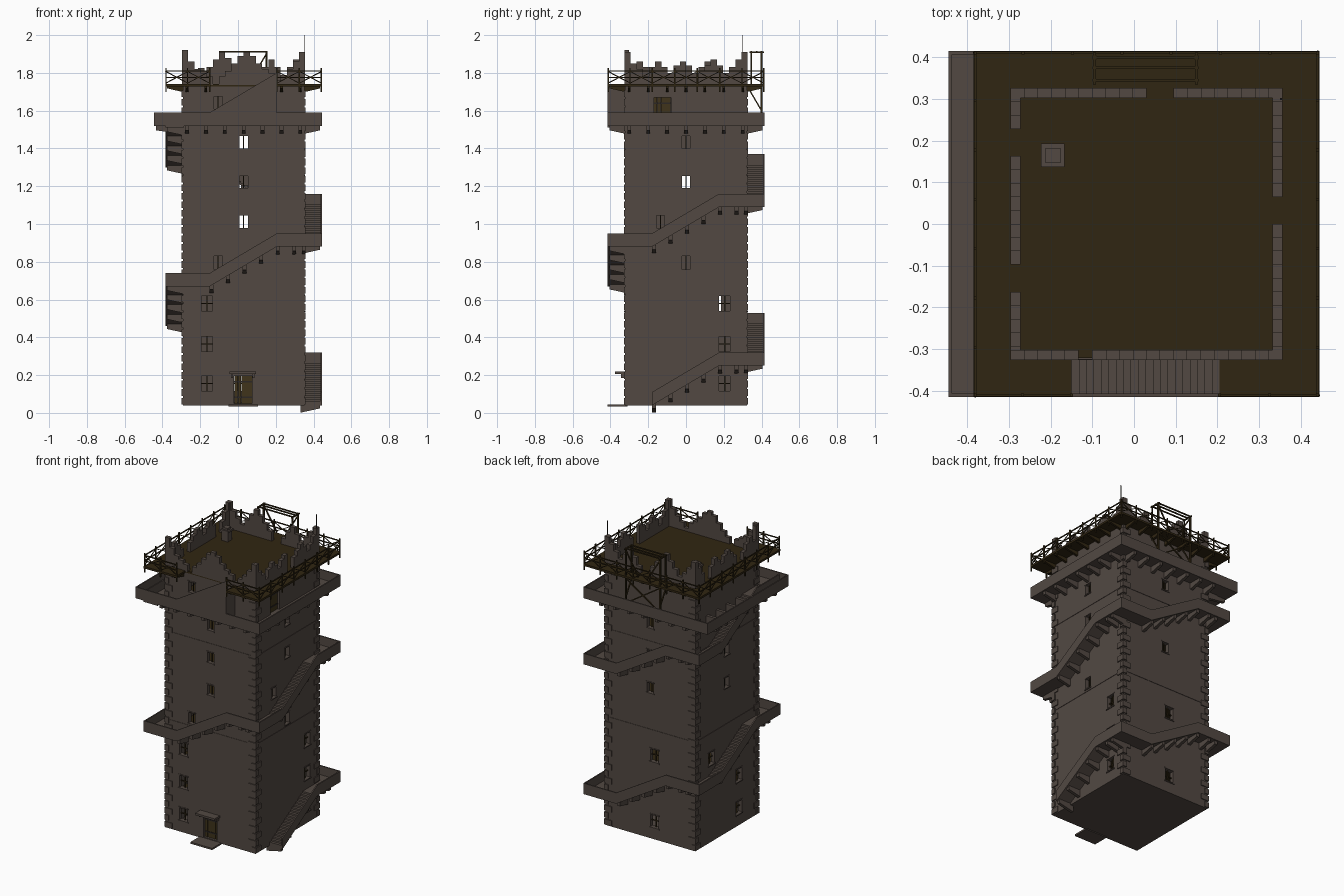
import bpy, bmesh, math
from mathutils import Vector, Matrix

if "Cube" in bpy.data.objects:
    bpy.data.objects.remove(bpy.data.objects["Cube"])

CX = 0.03            # tower axis
WALL, OUT = 0.322, 0.415   # half widths of wall and stair edge
U0, U1 = -0.18, 0.175      # start and end of each sloping flight


def mat(name, c):
    m = bpy.data.materials.new(name)
    m.diffuse_color = (*c, 1)
    m.use_nodes = True
    m.node_tree.nodes["Principled BSDF"].inputs["Base Color"].default_value = m.diffuse_color
    return m


STONE = mat("grey_brown_stone", (0.085, 0.066, 0.055))
WOOD = mat("dark_timber", (0.030, 0.019, 0.006))
DOOR = mat("door_timber", (0.050, 0.034, 0.011))
IRON = mat("dark_iron", (0.025, 0.020, 0.018))
parts = {}


def part(name, m):
    if name not in parts:
        parts[name] = (bmesh.new(), m)
    return parts[name][0]


def P(k, u, d, z):
    """u along side, d outwards; k = 0 front, 1 right, 2 back, 3 left"""
    x, y = u, -d
    for _ in range(k):
        x, y = -y, x
    return Vector((CX + x, y, z))


def prism(bm, a, b):
    va, vb = [bm.verts.new(p) for p in a], [bm.verts.new(p) for p in b]
    n = len(a)
    bm.faces.new(va)
    bm.faces.new(vb[::-1])
    for i in range(n):
        bm.faces.new((va[i], vb[i], vb[(i + 1) % n], va[(i + 1) % n]))


def uz(bm, k, pts, d0, d1):      # outline along the wall, extruded outwards
    prism(bm, [P(k, u, d0, z) for u, z in pts], [P(k, u, d1, z) for u, z in pts])


def dz(bm, k, pts, u0, u1):      # outline across the wall, extruded along it
    prism(bm, [P(k, u0, d, z) for d, z in pts], [P(k, u1, d, z) for d, z in pts])


def box(bm, k, u0, u1, d0, d1, z0, z1):
    uz(bm, k, [(u0, z0), (u1, z0), (u1, z1), (u0, z1)], d0, d1)


def beam(bm, a, b, t):
    v = b - a
    M = Matrix.Translation((a + b) / 2) @ v.to_track_quat('Z', 'Y').to_matrix().to_4x4()
    bmesh.ops.create_cube(bm, size=1, matrix=M @ Matrix.Diagonal((t, t, v.length, 1)))


def corbel(bm, k, u, z, d0=0.30, d1=0.405, w=0.02):
    dz(bm, k, [(d0, z + .004), (d1, z + .004), (d1, z - .022), (d0, z - .045)], u - w / 2, u + w / 2)


# Windows: side, u, bottom, top, width
wins = [(0, 0, .98, 1.045, .045), (0, 0, 1.19, 1.255, .045), (0, 0, 1.40, 1.465, .045),
        (0, -.135, .76, .83, .045), (0, -.135, 1.61, 1.675, .045),
        (1, 0, .76, .83, .045), (1, 0, 1.19, 1.255, .045), (1, 0, 1.40, 1.465, .045),
        (1, -.135, .98, 1.045, .045), (2, 0, .98, 1.045, .045), (2, 0, 1.19, 1.255, .045),
        (2, 0, 1.40, 1.465, .045), (2, .03, .54, .62, .06), (2, .03, .115, .195, .06),
        (3, 0, .98, 1.045, .045), (3, 0, 1.19, 1.255, .045), (3, -.155, .54, .62, .06)]
wins += [(k, u, z, z + .08, .058) for k, u, zs in
         [(0, -.195, (.115, .325, .54)), (1, .205, (.115, .325, .54)), (3, .125, (.115, .325))] for z in zs]
doors = [(0, -.05, .045, .05, .195), (1, -.17, -.08, 1.53, 1.67)]

box(part("tower_wall", STONE), 0, -WALL, WALL, -WALL, WALL, .04, 1.727)
box(part("cut_inside", STONE), 0, -.295, .295, -.295, .295, .055, 1.715)
cut = part("cut_openings", STONE)
for k, u, z0, z1, w in wins:
    box(cut, k, u - w / 2, u + w / 2, .28, .34, z0, z1)
    # mullions, transoms and sills
    b = part("window_bars", WOOD)
    box(b, k, u - .003, u + .003, .302, .308, z0, z1)
    if w > .05:
        box(b, k, u - w / 2, u + w / 2, .302, .308, z0 + .037, z0 + .043)
    s = part("window_sills", STONE)
    box(s, k, u - w / 2 - .006, u + w / 2 + .006, .315, .327, z0 - .007, z0)
    box(s, k, u - w / 2 - .006, u + w / 2 + .006, .315, .325, z1, z1 + .007)
for k, a, b, z0, z1 in doors:
    box(cut, k, a, b, .28, .34, z0, z1)
    n = 5
    for i in range(n):
        w = (b - a) / n
        box(part("doors", DOOR), k, a + i * w + .0008, a + (i + 1) * w - .0008, .300, .308, z0, z1)
    for z in (z0 + .03, z1 - .035):
        box(part("door_straps", IRON), k, a, b, .307, .311, z, z + .008)

# Door canopy and threshold
box(part("door_canopy", STONE), 0, -.075, .065, .31, .375, .205, .218)
for u in (-.062, .052):
    box(part("door_canopy", STONE), 0, u - .006, u + .006, .31, .345, .185, .205)
box(part("door_step", STONE), 0, -.08, .075, .31, OUT, .034, .045)

# Inner floors
for i in range(7):
    box(part("inner_floors", WOOD), 0, -.296, .296, -.296, .296, .25 + .21 * i, .262 + .21 * i)

# Thin string courses and corner quoins
for k in range(4):
    for z in (.74, 1.31):
        box(part("string_courses", STONE), k, -WALL, WALL, .315, .3245, z, z + .006)
    for i in range(37):
        z = .045 + i * .0452
        a, b = (.055, .03) if i % 2 else (.03, .055)
        box(part("corner_quoins", STONE), k, .328 - a, .328, .328 - b, .328, z, z + .035)


def flight(i, k, top=False):
    """One stair flight with landings, parapet and corbels"""
    s, r, n = .04 + .21 * i, .21, 20
    if top:
        s = 1.52
    e = s + r
    ends = OUT if not top else U1
    begin = -WALL if i and not top else U0
    steps = []
    for j in range(n):
        a, b = U0 + (U1 - U0) * j / n, U0 + (U1 - U0) * (j + 1) / n
        z = s + .012 + r * (j + 1) / n
        steps += [(a, z), (b, z)]
    low = [(ends, s)] if top else [(ends, e), (U1, e)]
    pts = [(U0, s)] + ([(begin, s), (begin, s + .012), (U0, s + .012)] if begin < U0 else []) + steps
    if not top:
        pts.append((ends, e + .012))
    uz(part("stair_flights", STONE), k, pts + low, .315, OUT - .004)
    h = .07
    pb = -OUT if begin < U0 else U0 - .001
    pts = [(U0, s), (U1, e), (ends, e), (ends, e + h), (U1, e + h), (U0, s + h)]
    if top:
        pts = [(U0, s), (U1, s), (U1, e + h), (U0, s + h)]
    elif begin < U0:
        pts = [(pb, s)] + pts + [(pb, s + h)]
    uz(part("stair_parapets", STONE), k, pts, OUT - .008, OUT)
    if not top:
        for j in range(6):
            u = -.17 + .0875 * j
            corbel(part("stair_corbels", STONE), k, u, s + r * min(1, max(0, (u - U0) / (U1 - U0))))
        corbel(part("stair_corbels", STONE), k, .318, e)


for i in range(7):
    flight(i, (i + 1) % 4)
flight(7, 0, True)

# Upper gallery, wider on the left
g = part("gallery", STONE)
for k, a, b, d0, d1 in [(0, -.475, OUT, .315, OUT), (1, -OUT, OUT, .315, OUT),
                        (2, -OUT, .475, .315, OUT), (3, -OUT, OUT, .407, .475)]:
    box(g, k, a, b, d0, d1 - .002, 1.518, 1.530)
    box(g, k, a, b, d1 - .008, d1, 1.518, 1.59)
    for j in range(7):
        corbel(part("gallery_corbels", STONE), k, -.3 + j * .1, 1.518, .30, d1 - .01)

# Timber deck with stair notch, brackets and braced railing
dk = part("timber_deck", WOOD)
box(dk, 0, -OUT, OUT, -OUT, .322, 1.727, 1.74)
box(dk, 0, -OUT, U0, .322, OUT, 1.727, 1.74)
box(dk, 0, U1, OUT, .322, OUT, 1.727, 1.74)
rl = part("deck_railing", WOOD)
for k in range(4):
    for j in range(7):
        u = -.3 + j * .1
        if k or not U0 - .01 < u < U1 + .01:
            dz(part("deck_brackets", WOOD), k, [(.315, 1.729), (.405, 1.729), (.405, 1.718), (.315, 1.697)],
               u - .007, u + .007)
    for a, b, n in ([(-OUT, U0, 2), (U1, OUT, 2)] if k == 0 else [(-OUT, OUT, 7)]):
        D, w = OUT - .004, (b - a) / n
        for z in (1.775, 1.81):
            beam(rl, P(k, a, D, z), P(k, b, D, z), .006)
        for j in range(n + 1):
            u = min(max(a + j * w, -OUT + .004), OUT - .004)
            beam(rl, P(k, u, D, 1.70), P(k, u, D, 1.825), .007)
            if j < n:
                beam(rl, P(k, u, D, 1.745), P(k, u + w, D, 1.808), .004)
                beam(rl, P(k, u, D, 1.808), P(k, u + w, D, 1.745), .004)

# Ruined stepped battlements: heights above the deck in hundredths
ruins = ["18 12 8 6 4 0 4 7 11 15 17 15 11 8 6 2 5 8 12 17",
         "17 11 8 4 9 12 9 6 10 12 0 0 7 10 13 10 6 9 13 17",
         "17 13 9 5 9 13 9 4 0 0 6 10 14 17 13 9 5 8 12 17",
         "17 12 7 0 0 8 12 9 6 10 12 9 6 0 0 5 9 12 8 17"]
for k, row in enumerate(ruins):
    for j, h in enumerate(row.split()):
        if h != "0":
            u = -.326 + j * .0326
            box(part("ruined_battlements", STONE), k, u, u + .0326, .302, .326, 1.735, 1.74 + int(h) / 100)

# Chimney
c = part("chimney", STONE)
for hw, z0, z1 in [(.022, 1.735, 1.80), (.028, 1.80, 1.812), (.018, 1.812, 1.825)]:
    box(c, 0, -.225 - hw, -.225 + hw, -.165 - hw, -.165 + hw, z0, z1)

# Timber hoist on the back
hs = part("hoist_frame", WOOD)
V = Vector
for x in (-.095, .15):
    beam(hs, V((x, .40, 1.53)), V((x, .40, 1.915)), .010)
    beam(hs, V((x, .345, 1.74)), V((x, .345, 1.915)), .008)
    beam(hs, V((x, .335, 1.91)), V((x, .412, 1.91)), .008)
    beam(hs, V((x, .40, 1.60)), V((x, .33, 1.72)), .007)
for y in (.345, .375, .40):
    beam(hs, V((-.10, y, 1.912)), V((.155, y, 1.912)), .007)
beam(hs, V((-.095, .40, 1.90)), V((.0, .40, 1.75)), .007)
beam(hs, V((.15, .40, 1.90)), V((.06, .40, 1.75)), .007)
beam(hs, V((-.095, .40, 1.56)), V((.15, .40, 1.72)), .007)
beam(hs, V((.15, .40, 1.56)), V((-.095, .40, 1.72)), .007)

# Mast on the back right corner
beam(part("mast", IRON), V((.353, .30, 1.74)), V((.353, .30, 2.0)), .004)

# Turn the collected parts into objects
objs = {}
for name, (bm, m) in parts.items():
    bmesh.ops.recalc_face_normals(bm, faces=bm.faces[:])
    me = bpy.data.meshes.new(name)
    bm.to_mesh(me)
    bm.free()
    me.materials.append(m)
    o = objs[name] = bpy.data.objects.new(name, me)
    bpy.context.collection.objects.link(o)

# Hollow the tower and cut its openings
wall = objs["tower_wall"]
bpy.context.view_layer.objects.active = wall
for n in ("cut_inside", "cut_openings"):
    md = wall.modifiers.new(n, 'BOOLEAN')
    md.operation, md.object, md.solver = 'DIFFERENCE', objs[n], 'EXACT'
    bpy.ops.object.modifier_apply(modifier=n)
    bpy.data.objects.remove(objs[n])
